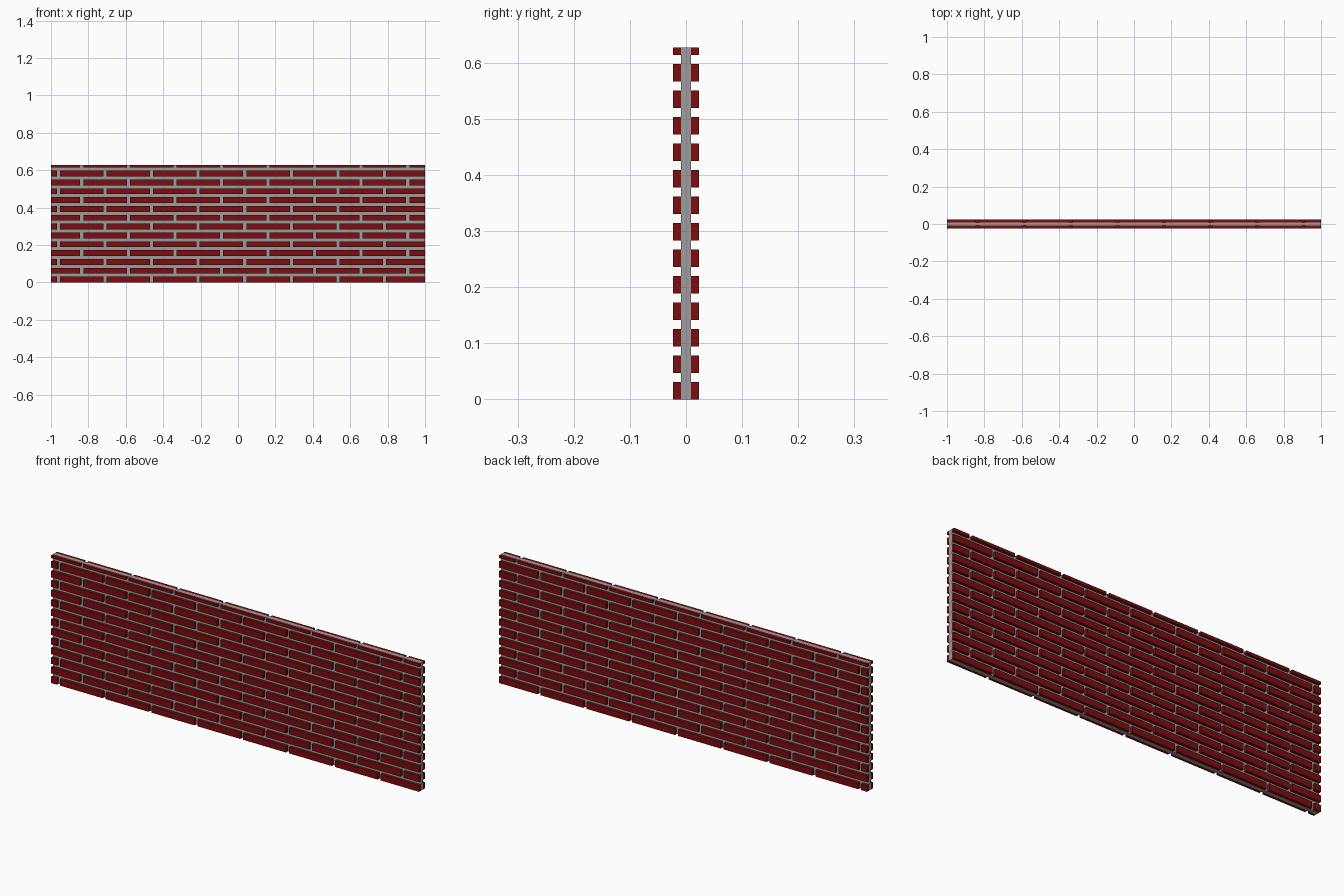
import bpy, bmesh

if "Cube" in bpy.data.objects:
    bpy.data.objects.remove(bpy.data.objects["Cube"])

def material(name, rgb):
    m = bpy.data.materials.new(name)
    m.diffuse_color = (*rgb, 1)
    m.use_nodes = True
    m.node_tree.nodes["Principled BSDF"].inputs["Base Color"].default_value = m.diffuse_color
    return m

RED = material("brick red", (0.2, 0.004, 0.005))
GRAY = material("mortar gray", (0.34, 0.34, 0.34))

HEIGHT, CORE, FACE = 0.627, 0.009, 0.023     # wall height, half depths
ROW, BRICK_H = 0.0472, 0.031                 # course spacing, brick height
PITCH, JOINT = 0.249, 0.0165                 # brick spacing, joint width

def add_box(bm, lo, hi):
    verts = bmesh.ops.create_cube(bm, size=1)["verts"]
    for v in verts:
        v.co = [hi[i] if v.co[i] > 0 else lo[i] for i in range(3)]

def make_object(name, bm, mat):
    mesh = bpy.data.meshes.new(name)
    bm.to_mesh(mesh)
    bm.free()
    mesh.materials.append(mat)
    ob = bpy.data.objects.new(name, mesh)
    bpy.context.collection.objects.link(ob)
    return ob

# mortar core
bm = bmesh.new()
add_box(bm, (-1, -CORE, 0), (1, CORE, HEIGHT))
make_object("mortar_core", bm, GRAY)

# running-bond courses on both faces, trimmed at the wall ends and top
for side, name in ((-1, "front_bricks"), (1, "back_bricks")):
    bm = bmesh.new()
    y0, y1 = sorted((side * CORE, side * FACE))
    for row in range(14):
        z0 = row * ROW
        z1 = min(z0 + BRICK_H, HEIGHT)
        joint = -0.711 - 2 * PITCH + (row % 2) * PITCH / 2
        for k in range(10):
            x0 = max(joint + k * PITCH + JOINT / 2, -1)
            x1 = min(joint + (k + 1) * PITCH - JOINT / 2, 1)
            if x1 - x0 > 0.003:
                add_box(bm, (x0, y0, z0), (x1, y1, z1))
    make_object(name, bm, RED)
